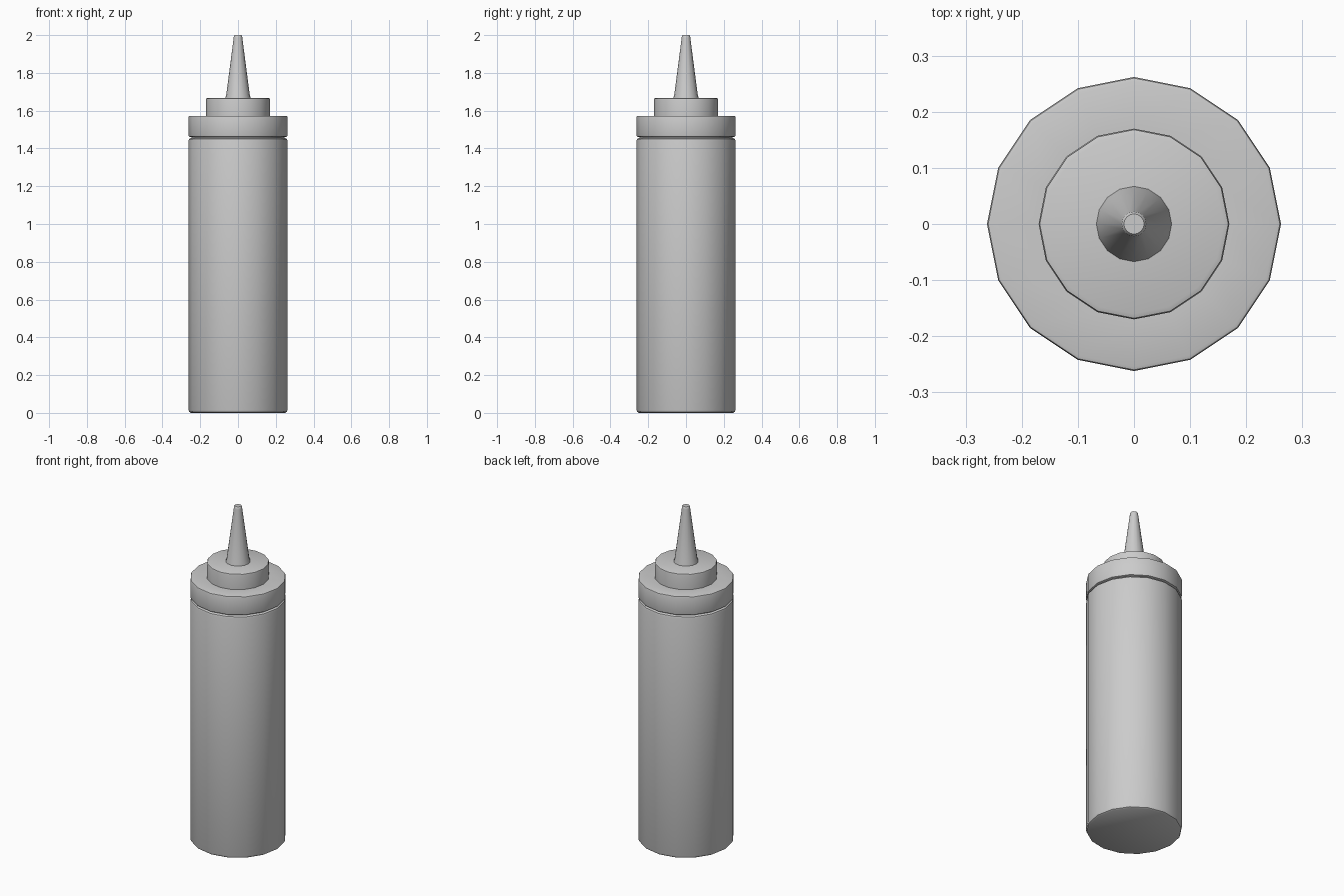
import bpy, bmesh, math

if "Cube" in bpy.data.objects:
    bpy.data.objects.remove(bpy.data.objects["Cube"])

SIDES = 16


def lathe(name, profile):
    """Revolve a (radius, z) profile into a closed, smooth-shaded solid."""
    bm = bmesh.new()
    rings = []
    for r, z in profile:
        rings.append([bm.verts.new((r * math.cos(2 * math.pi * i / SIDES),
                                    r * math.sin(2 * math.pi * i / SIDES), z))
                      for i in range(SIDES)])
    for low, high in zip(rings, rings[1:]):
        for i in range(SIDES):
            j = (i + 1) % SIDES
            bm.faces.new((low[i], low[j], high[j], high[i]))
    bm.faces.new(rings[0][::-1])
    bm.faces.new(rings[-1])
    mesh = bpy.data.meshes.new(name)
    bm.to_mesh(mesh)
    bm.free()
    obj = bpy.data.objects.new(name, mesh)
    bpy.context.collection.objects.link(obj)
    bpy.ops.object.select_all(action='DESELECT')
    obj.select_set(True)
    bpy.context.view_layer.objects.active = obj
    bpy.ops.object.shade_smooth_by_angle(angle=math.radians(35))
    return obj


# Bottle body with rounded base and shoulder, and a neck running into the cap
lathe("bottle_body", [(0.25, 0), (0.258, 0.005), (0.262, 0.016),
                      (0.262, 1.44), (0.259, 1.45), (0.25, 1.455),
                      (0.246, 1.455), (0.246, 1.48)])

# Screw cap: wide rim, then the raised collar
lathe("cap", [(0.252, 1.46), (0.26, 1.463), (0.262, 1.47),
              (0.262, 1.565), (0.26, 1.571), (0.254, 1.573),
              (0.17, 1.573), (0.17, 1.655), (0.168, 1.664), (0.16, 1.667)])

# Tapered nozzle
lathe("nozzle", [(0.068, 1.66), (0.067, 1.668), (0.062, 1.685),
                 (0.023, 1.985), (0.022, 1.995), (0.018, 2.0)])
